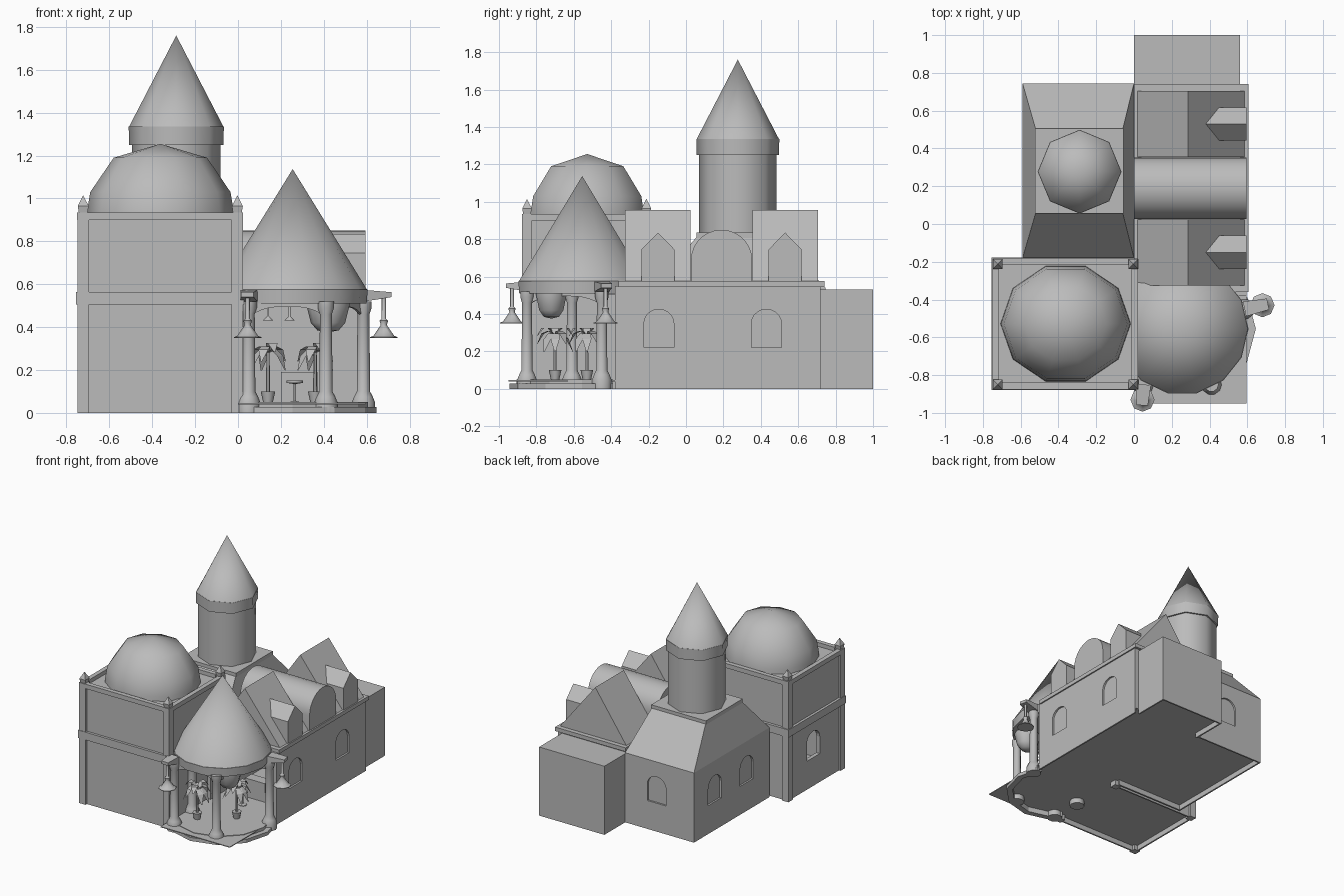
import bpy, bmesh, math
from mathutils import Vector, Matrix

old = bpy.data.objects.get("Cube")
if old:
    bpy.data.objects.remove(old)

stone = bpy.data.materials.new("plain grey stone")
stone.use_nodes = True
GREY = (0.5, 0.5, 0.5, 1)
stone.diffuse_color = GREY
stone.node_tree.nodes["Principled BSDF"].inputs["Base Color"].default_value = GREY
FLOOR = 0.046


def finish(name, bm, smooth=0):
    bmesh.ops.recalc_face_normals(bm, faces=bm.faces)
    mesh = bpy.data.meshes.new(name)
    bm.to_mesh(mesh)
    bm.free()
    mesh.materials.append(stone)
    ob = bpy.data.objects.new(name, mesh)
    bpy.context.collection.objects.link(ob)
    if smooth:
        bpy.ops.object.select_all(action='DESELECT')
        ob.select_set(True)
        bpy.context.view_layer.objects.active = ob
        bpy.ops.object.shade_smooth_by_angle(angle=math.radians(smooth))
    return ob


def add_box(bm, x, y, z):
    size = [b - a for a, b in (x, y, z)]
    mid = [(a + b) / 2 for a, b in (x, y, z)]
    bmesh.ops.create_cube(bm, size=1, matrix=Matrix.Translation(mid) @ Matrix.Diagonal(size + [1]))


def box(name, x, y, z):
    bm = bmesh.new()
    add_box(bm, x, y, z)
    return finish(name, bm)


def prism(name, pts, axis, lo, hi, smooth=0):
    """Extrude a closed outline along x or y; the outline is (other axis, z)."""
    bm = bmesh.new()
    place = {'x': lambda a, z, d: (d, a, z), 'y': lambda a, z, d: (a, d, z)}[axis]
    rings = [[bm.verts.new(place(a, z, d)) for a, z in pts] for d in (lo, hi)]
    for r in rings:
        bm.faces.new(r)
    for i in range(len(pts)):
        j = (i + 1) % len(pts)
        bm.faces.new((rings[0][i], rings[0][j], rings[1][j], rings[1][i]))
    return finish(name, bm, smooth)


def lathe(name, cx, cy, profile, sides, phase=0, stretch=1, smooth=50):
    """Turn a (radius, z) profile about a vertical line."""
    bm = bmesh.new()
    rings = []
    for r, z in profile:
        n = 1 if r == 0 else sides
        angles = [phase + 2 * math.pi * k / sides for k in range(n)]
        rings.append([bm.verts.new((cx + r * math.cos(a), cy + r * stretch * math.sin(a), z)) for a in angles])
    for low, high in zip(rings, rings[1:]):
        for i in range(sides):
            j = (i + 1) % sides
            quad = [low[i % len(low)], low[j % len(low)], high[j % len(high)], high[i % len(high)]]
            bm.faces.new(list(dict.fromkeys(quad)))
    for r in (rings[0], rings[-1]):
        if len(r) > 1:
            bm.faces.new(r)
    return finish(name, bm, smooth)


def arch(mid, half, bottom, spring, rise, steps=10):
    pts = [(mid - half, bottom), (mid + half, bottom)]
    return pts + [(mid + half * math.cos(math.pi * k / steps), spring + rise * math.sin(math.pi * k / steps))
                  for k in range(steps + 1)]


def cut(ob, cutter):
    mod = ob.modifiers.new("cut", 'BOOLEAN')
    mod.object, mod.solver = cutter, 'EXACT'
    bpy.context.view_layer.objects.active = ob
    bpy.ops.object.modifier_apply(modifier=mod.name)
    bpy.data.objects.remove(cutter)


def hollow(ob, room_x, room_y, top, under_x, under_y):
    """Cut a room above the thin floor and the open space below it."""
    cut(ob, box("room_cutter", room_x, room_y, (FLOOR, top)))
    cut(ob, box("under_cutter", under_x, under_y, (-0.1, FLOOR - 0.006)))


def window(ob, axis, wall, mid, depth=0.014):
    cut(ob, prism("window_cutter", arch(mid, 0.08, 0.22, 0.35, 0.075), axis, wall - depth, wall + depth))


# Main house with an open room facing the porch
house = box("house_walls", (0, 0.595), (-0.38, 0.72), (0, 0.55))
hollow(house, (0.03, 0.565), (-0.5, 0.69), 0.51, (-0.1, 0.583), (-0.5, 0.8))
for y in (-0.145, 0.43):
    window(house, 'x', 0.595, y)
box("house_cornice", (0, 0.605), (-0.36, 0.74), (0.545, 0.575))
annex = box("rear_annex", (0, 0.56), (0.72, 1.0), (0, 0.532))
hollow(annex, (0.03, 0.53), (0.75, 0.97), 0.5, (0.012, 0.548), (0.6, 0.988))

# Gabled roofs, dormers and barrel vault
for i, y in enumerate((-0.15, 0.53)):
    prism(f"gable_roof_{i}", [(0.015, 0.57), (0.59, 0.57), (0.285, 0.955)], 'y', y - 0.175, y + 0.175)
    dormer = [(y - 0.088, 0.57), (y + 0.088, 0.57), (y + 0.088, 0.745), (y, 0.835), (y - 0.088, 0.745)]
    prism(f"dormer_{i}", dormer, 'x', 0.37, 0.595)
prism("barrel_vault", arch(0.19, 0.163, 0.57, 0.69, 0.16, 14), 'x', 0, 0.595, 35)

# Tower building with hipped roof
tower_house = box("tower_house_walls", (-0.59, 0), (-0.18, 0.745), (0, 0.54))
hollow(tower_house, (-0.56, -0.03), (-0.15, 0.715), 0.51, (-0.578, 0.1), (-0.168, 0.733))
for y in (0.1, 0.49):
    window(tower_house, 'x', -0.59, y)
window(tower_house, 'y', 0.745, -0.27)
bm = bmesh.new()
add_box(bm, (-0.59, 0), (-0.18, 0.745), (0.54, 0.815))
for v in bm.verts:
    if v.co.z > 0.7:
        v.co.x = -0.06 if v.co.x > -0.3 else -0.52
        v.co.y = 0.5 if v.co.y > 0.28 else 0.06
finish("hipped_roof", bm)
box("tower_plinth", (-0.525, -0.055), (0.055, 0.505), (0.805, 0.835))

# Round tower
TX, TY = -0.288, 0.277
lathe("tower_shaft", TX, TY, [(0.207, 0.83), (0.207, 1.26)], 8)
lathe("tower_collar", TX, TY, [(0.22, 1.25), (0.222, 1.335)], 8)
lathe("tower_spire", TX, TY, [(0.22, 1.335), (0, 1.76)], 8)

# Domed block: recessed walls, corner posts, rails, finials
block = box("dome_block_walls", (-0.735, 0.005), (-0.86, -0.2), (0, 0.905))
hollow(block, (-0.705, -0.025), (-0.83, -0.23), 0.5, (-0.723, 0.1), (-0.848, -0.212))
window(block, 'x', -0.735, -0.51, 0.04)
for i, x in enumerate((-0.722, -0.003)):
    for j, y in enumerate((-0.85, -0.212)):
        box(f"corner_post_{i}{j}", (x - 0.027, x + 0.027), (y - 0.027, y + 0.027), (0, 0.935))
        lathe(f"finial_{i}{j}", x, y, [(0.028, 0.93), (0.036, 0.965), (0, 1.015)], 4, math.pi / 4, smooth=0)
for label, z0, z1, out in (("middle", 0.505, 0.565, 0.005), ("top", 0.9, 0.935, 0)):
    for i, x in enumerate((-0.75 - out, -0.013 + out)):
        box(f"{label}_rail_side_{i}", (x, x + 0.035), (-0.875 - out, -0.183 + out), (z0, z1))
    for i, y in enumerate((-0.875 - out, -0.218 + out)):
        box(f"{label}_rail_end_{i}", (-0.75 - out, 0.022 + out), (y, y + 0.035), (z0, z1))
lathe("dome", -0.362, -0.528, [(0.345, 0.9), (0.342, 0.94), (0.327, 1.03), (0.218, 1.19), (0, 1.255)],
      10, stretch=0.93, smooth=80)

# Porch floor, front curb and conical roof
PX, PY = 0.255, -0.555
box("ground_floor", (0, 0.595), (-0.95, -0.37), (FLOOR - 0.006, FLOOR))
curb = lathe("porch_curb", PX, PY, [(0.39, 0), (0.39, 0.027), (0.352, 0.027), (0.352, 0.05)], 12, smooth=0)
lathe_core = lathe("curb_cutter", PX, PY, [(0.345, -0.1), (0.345, FLOOR - 0.006)], 12, smooth=0)
cut(curb, lathe_core)
cut(curb, box("curb_back_cutter", (-0.5, 1), (-0.39, 0.2), (-0.1, 0.2)))
cut(curb, box("curb_side_cutter", (-0.5, 0.02), (-1, 0.2), (-0.1, 0.2)))
lathe("porch_eave", PX, PY, [(0.345, 0.51), (0.35, 0.575)], 14)
lathe("porch_cone", PX, PY, [(0.347, 0.575), (0, 1.137)], 14)

# Columns with shallow arched valances between them
corners = [(0.035, -0.61), (0.05, -0.85), (0.41, -0.85), (0.585, -0.45)]
COLUMN = [(0.054, 0), (0.054, 0.05), (0.044, 0.075), (0.031, 0.1), (0.028, 0.46), (0.038, 0.49), (0.038, 0.52)]
for i, (x, y) in enumerate(corners):
    lathe(f"porch_column_{i}", x, y, COLUMN, 10)
for i, (a, b) in enumerate(zip(corners, corners[1:])):
    bm = bmesh.new()
    rows = []
    for k in range(13):
        t = k / 12
        p = Vector(a).lerp(Vector(b), t)
        drop = 0.05 * abs(2 * t - 1) ** 3
        rows.append([bm.verts.new((p.x, p.y, z)) for z in (0.495 - drop, 0.52)])
    for r, s in zip(rows, rows[1:]):
        bm.faces.new((r[0], s[0], s[1], r[1]))
    ob = finish(f"arched_valance_{i}", bm)
    ob.modifiers.new("thickness", 'SOLIDIFY').thickness = 0.012

# Rounded hanging canopy under the eave
lathe("hanging_canopy", 0.42, -0.72, [(0, 0.375), (0.05, 0.385), (0.08, 0.42), (0.1, 0.5), (0.1, 0.52)], 10, stretch=0.85)

# Brackets and hanging lamps
for i, (col, lx, ly) in enumerate(((corners[1], 0.045, -0.93), (corners[3], 0.68, -0.43))):
    d = Vector((lx - col[0], ly - col[1], 0))
    bm = bmesh.new()
    add_box(bm, (0, d.length + 0.03), (-0.04, 0.04), (0.52, 0.573))
    for v in bm.verts:
        if v.co.x > 0.05:
            v.co.y *= 0.75
            v.co.z += 0.02 if v.co.z < 0.55 else -0.01
    bm.transform(Matrix.Translation((*col, 0)) @ Matrix.Rotation(math.atan2(d.y, d.x), 4, 'Z'))
    finish(f"lamp_bracket_{i}", bm)
    lathe(f"lamp_{i}", lx, ly, [(0.01, 0.55), (0.01, 0.44), (0.02, 0.43), (0.014, 0.41), (0.048, 0.36),
                                (0.064, 0.353), (0.064, 0.349)], 8)

# Potted palms
for i, (px, py) in enumerate(((0.14, -0.7), (0.36, -0.53))):
    lathe(f"palm_pot_{i}", px, py, [(0.022, FLOOR), (0.034, 0.1)], 8)
    lathe(f"palm_trunk_{i}", px, py, [(0.01, 0.1), (0.007, 0.29)], 6)
    bm = bmesh.new()
    for k in range(10):
        lift = 0.03 * (k % 3) - 0.03
        rows = []
        for r, z, w in ((0, 0.28, 0.006), (0.035, 0.31, 0.022), (0.07, 0.295, 0.024), (0.1, 0.24, 0.003)):
            rows.append([bm.verts.new(Matrix.Rotation(2 * math.pi * k / 10, 3, 'Z')
                                      @ Vector((r, s * w, z + lift * r / 0.07))) for s in (-1, 1)])
        for a, b in zip(rows, rows[1:]):
            bm.faces.new((a[0], b[0], b[1], a[1]))
    bm.transform(Matrix.Translation((px, py, 0)))
    finish(f"palm_leaves_{i}", bm)

# Stool, counter and ceiling lights in the room
lathe("stool", 0.265, -0.32, [(0.03, FLOOR), (0.03, 0.05), (0.006, 0.055), (0.006, 0.135), (0.038, 0.14), (0.038, 0.15)], 8)
box("counter", (0.2, 0.37), (-0.2, -0.12), (FLOOR, 0.19))
for i, x in enumerate((0.14, 0.24)):
    lathe(f"ceiling_light_{i}", x, -0.45, [(0.005, 0.52), (0.005, 0.45), (0.025, 0.43)], 8)
